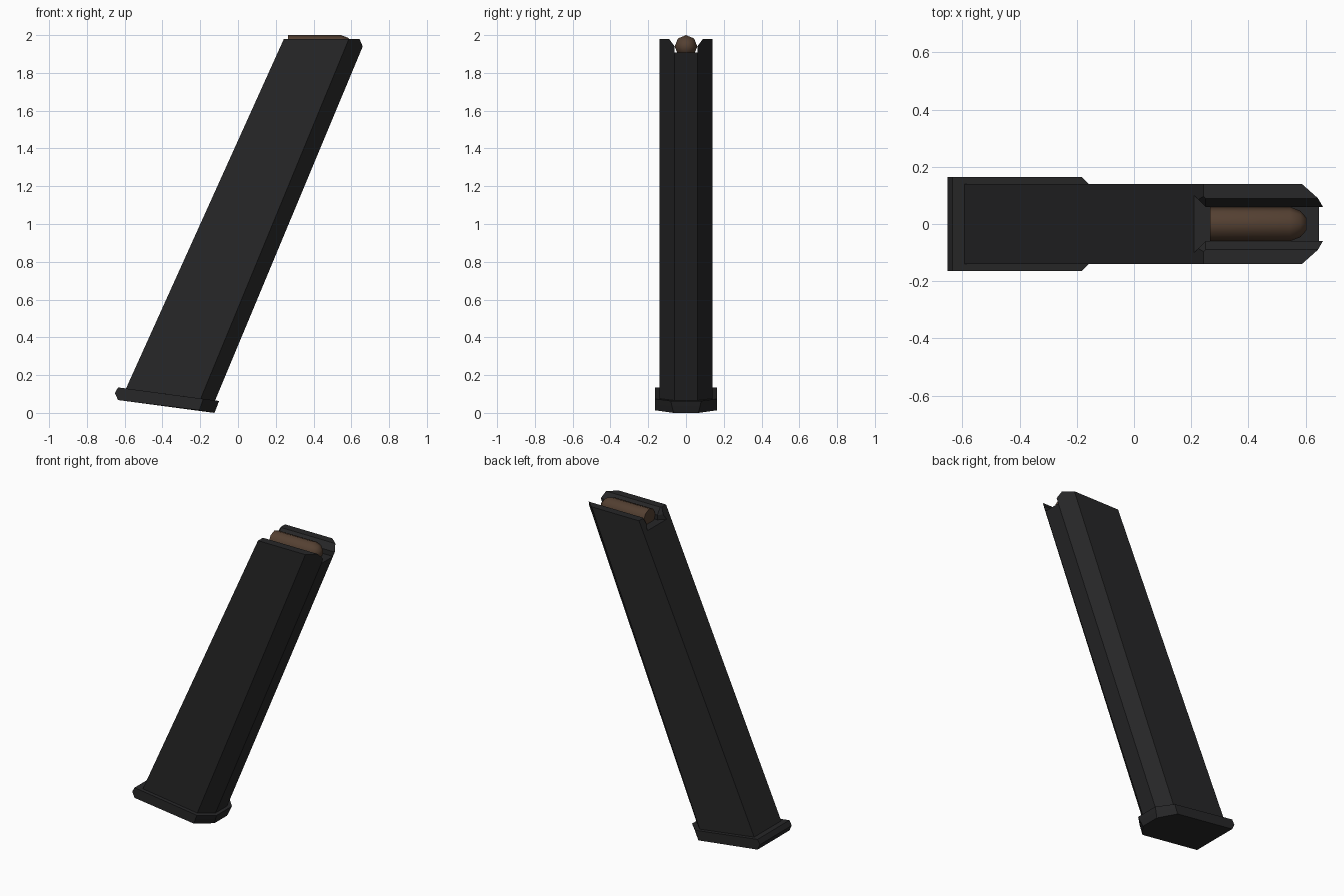
import bpy, bmesh, math

if "Cube" in bpy.data.objects:
    bpy.data.objects.remove(bpy.data.objects["Cube"])


def material(name, rgb):
    m = bpy.data.materials.new(name)
    m.diffuse_color = (*rgb, 1)
    m.use_nodes = True
    m.node_tree.nodes["Principled BSDF"].inputs["Base Color"].default_value = m.diffuse_color
    return m


black = material("matte black", (0.02, 0.02, 0.021))
copper = material("dark copper", (0.09, 0.052, 0.032))


def loft(name, rings, mat):
    """Skin a stack of equal-length point rings and cap both ends."""
    bm = bmesh.new()
    loops = [[bm.verts.new(p) for p in r] for r in rings]
    n = len(loops[0])
    for a, b in zip(loops, loops[1:]):
        for i in range(n):
            j = (i + 1) % n
            bm.faces.new((a[i], a[j], b[j], b[i]))
    bm.faces.new(loops[0][::-1])
    bm.faces.new(loops[-1])
    bmesh.ops.recalc_face_normals(bm, faces=bm.faces)
    me = bpy.data.meshes.new(name)
    bm.to_mesh(me)
    bm.free()
    me.materials.append(mat)
    ob = bpy.data.objects.new(name, me)
    bpy.context.collection.objects.link(ob)
    return ob


def outline(back, corner, front):
    """Mirrored plan outline from (x, y, z) points on the +y half."""
    half = [back, corner, front]
    return half + [(x, -y, z) for x, y, z in reversed(half)]


# Slanted body with a chamfered front
body = loft("body", [
    outline((-0.606, 0.14, 0.10), (-0.208, 0.14, 0.05), (-0.132, 0.06, 0.04)),
    outline((0.243, 0.14, 1.98), (0.587, 0.14, 1.98), (0.677, 0.06, 1.98)),
], black)

# Tilted base plate, pointed at the back
loft("base_plate", [
    outline((-0.635, 0.165, 0.068), (-0.205, 0.165, 0.014), (-0.125, 0.065, 0.0)),
    outline((-0.652, 0.165, 0.105), (-0.193, 0.165, 0.048), (-0.11, 0.075, 0.037)),
    outline((-0.635, 0.165, 0.135), (-0.183, 0.165, 0.074), (-0.10, 0.08, 0.063)),
], black)


# Slot between the top lips, flaring at the back
def slot(x, flare):
    half = [(0.06, 1.908), (0.06, 1.94), (0.09, 1.98), (0.09, 2.1)]
    right = [(x, y + flare, z) for y, z in half]
    return right + [(x, -y, z) for _, y, z in reversed(right)]


cutter = loft("slot_cutter", [slot(0.16, 0.09), slot(0.25, 0), slot(0.8, 0)], black)
cutter.hide_render = True
cutter.hide_viewport = True
mod = body.modifiers.new("slot", 'BOOLEAN')
mod.operation = 'DIFFERENCE'
mod.solver = 'EXACT'
mod.object = cutter

# Eight-sided round lying in the slot
profile = [(0.265, 0.06), (0.545, 0.06), (0.582, 0.046), (0.603, 0.022)]
rnd = loft("top_round", [
    [(x, r * math.sin(i * math.pi / 4), 1.94 + r * math.cos(i * math.pi / 4))
     for i in range(8)] for x, r in profile], copper)
bpy.context.view_layer.objects.active = rnd
rnd.select_set(True)
bpy.ops.object.shade_smooth_by_angle(angle=math.radians(50))
